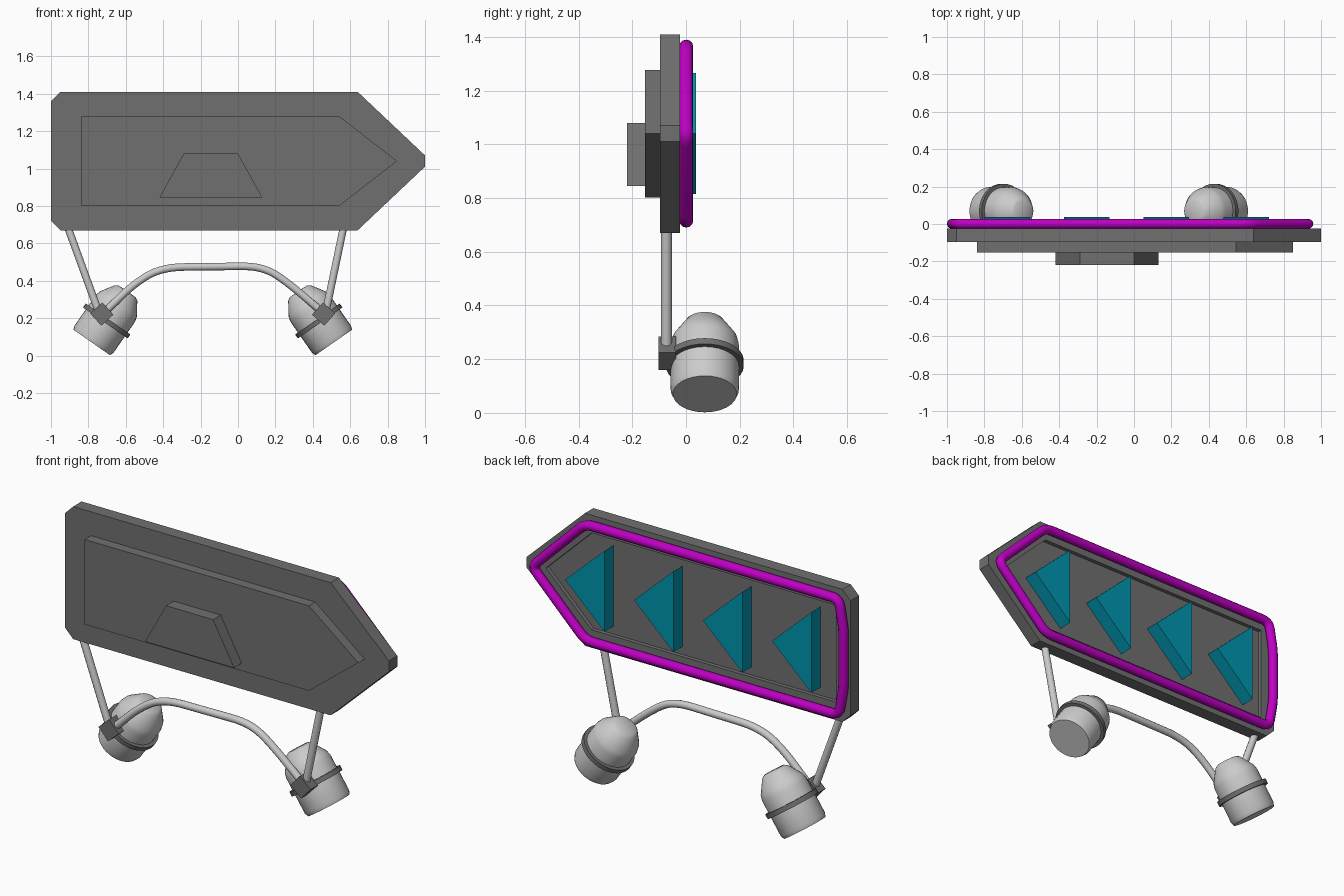
import bpy, bmesh, math
from mathutils import Vector, Matrix

if "Cube" in bpy.data.objects:
    bpy.data.objects.remove(bpy.data.objects["Cube"])


def material(name, color):
    m = bpy.data.materials.new(name)
    m.diffuse_color = color
    m.use_nodes = True
    m.node_tree.nodes["Principled BSDF"].inputs["Base Color"].default_value = m.diffuse_color
    return m


DARK = material("dark_grey", (0.16, 0.16, 0.16, 1))
MAGENTA = material("magenta", (0.52, 0.0, 0.55, 1))
CYAN = material("cyan", (0.0, 0.3, 0.42, 1))


def finish(bm, name, mat=None, smooth=False):
    bmesh.ops.recalc_face_normals(bm, faces=bm.faces)
    me = bpy.data.meshes.new(name)
    bm.to_mesh(me)
    bm.free()
    ob = bpy.data.objects.new(name, me)
    bpy.context.collection.objects.link(ob)
    if mat:
        me.materials.append(mat)
    if smooth:
        shade(ob)
    return ob


def shade(ob):
    bpy.ops.object.select_all(action='DESELECT')
    ob.select_set(True)
    bpy.context.view_layer.objects.active = ob
    bpy.ops.object.shade_smooth_by_angle(angle=math.radians(32))


def prism(name, outline, y0, y1, mat=None):
    """Extrude an (x, z) outline from y0 to y1."""
    bm = bmesh.new()
    face = bm.faces.new([bm.verts.new((x, y0, z)) for x, z in outline])
    ext = bmesh.ops.extrude_face_region(bm, geom=[face])
    for v in ext["geom"]:
        if isinstance(v, bmesh.types.BMVert):
            v.co.y = y1
    return finish(bm, name, mat)


def fillet(pts, r, closed):
    """Round the corners of a path with short quadratic arcs."""
    out, n = [], len(pts)
    for i, p in enumerate(pts):
        if not closed and i in (0, n - 1):
            out.append(p)
            continue
        a, b = pts[i - 1] - p, pts[(i + 1) % n] - p
        s = p + a.normalized() * min(r, a.length * 0.45)
        e = p + b.normalized() * min(r, b.length * 0.45)
        for k in range(6):
            t = k / 5
            out.append(s * (1 - t) ** 2 + p * 2 * t * (1 - t) + e * t * t)
    return out


def tube(name, path, y, radius, corner=0.05, closed=False, mat=None):
    pts = fillet([Vector((x, y, z)) for x, z in path], corner, closed)
    cu = bpy.data.curves.new(name, 'CURVE')
    cu.dimensions = '3D'
    cu.bevel_depth = radius
    cu.bevel_resolution = 4
    cu.use_fill_caps = True
    sp = cu.splines.new('POLY')
    sp.points.add(len(pts) - 1)
    for sp_pt, p in zip(sp.points, pts):
        sp_pt.co = (*p, 1)
    sp.use_cyclic_u = closed
    ob = bpy.data.objects.new(name, cu)
    bpy.context.collection.objects.link(ob)
    bpy.ops.object.select_all(action='DESELECT')
    ob.select_set(True)
    bpy.context.view_layer.objects.active = ob
    bpy.ops.object.convert(target='MESH')
    if mat:
        ob.data.materials.append(mat)
    shade(ob)
    return ob


def lathe(name, profile, matrix, mat=None):
    """Spin an (r, z) profile about local z, then place it."""
    bm = bmesh.new()
    vs = [bm.verts.new((r, 0, z)) for r, z in profile]
    es = [bm.edges.new(p) for p in zip(vs, vs[1:])]
    bmesh.ops.spin(bm, geom=vs + es, cent=(0, 0, 0), axis=(0, 0, 1),
                   angle=math.tau, steps=32)
    bmesh.ops.remove_doubles(bm, verts=bm.verts, dist=1e-4)
    bm.transform(matrix)
    return finish(bm, name, mat, True)


# main sign board with a recess in its back
board = prism("board", [(-1, 1.36), (-0.95, 1.41), (0.64, 1.41), (1, 1.07),
                        (1, 1.01), (0.64, 0.67), (-0.95, 0.67), (-1, 0.72)],
              -0.097, -0.023, DARK)
cutter = prism("recess_cutter", [(-0.91, 1.31), (0.6, 1.31), (0.88, 1.04),
                                 (0.6, 0.77), (-0.91, 0.77)], -0.045, 0.05)
mod = board.modifiers.new("recess", 'BOOLEAN')
mod.operation = 'DIFFERENCE'
mod.object = cutter
bpy.context.view_layer.objects.active = board
bpy.ops.object.modifier_apply(modifier=mod.name)
bpy.data.objects.remove(cutter)

# stepped front layers
prism("front_plate", [(-0.84, 1.277), (0.545, 1.277), (0.85, 1.04),
                      (0.545, 0.803), (-0.84, 0.803)], -0.153, -0.09, DARK)
prism("front_block", [(-0.42, 0.845), (0.13, 0.845), (0, 1.08), (-0.29, 1.08)],
      -0.22, -0.15, DARK)

# glowing border tube
tube("border_tube", [(-0.945, 1.364), (-0.974, 1.2), (-0.974, 0.88),
                     (-0.945, 0.716), (0.62, 0.716), (0.95, 1.04),
                     (0.62, 1.364)], 0.001, 0.026, 0.045, True, MAGENTA)

# four arrow triangles
for i in range(4):
    x = -0.8 + i * 0.426
    prism(f"arrow_{i + 1}", [(x, 1.265), (x + 0.243, 1.04), (x, 0.815)],
          -0.047, 0.037, CYAN)

# support rods
ROD_Y = -0.073
tube("left_rod", [(-0.915, 0.70), (-0.74, 0.22)], ROD_Y, 0.02)
tube("right_rod", [(0.567, 0.70), (0.467, 0.22)], ROD_Y, 0.02)
tube("cross_rod", [(-0.72, 0.225), (-0.57, 0.37), (-0.46, 0.445), (-0.35, 0.473),
                   (0.08, 0.478), (0.18, 0.45), (0.29, 0.37), (0.46, 0.225)],
     ROD_Y, 0.02, 0.07)

# tilted thrusters with ring and mounting block, mirrored about x = -0.135
MID = -0.135
for side, s in (("left", -1), ("right", 1)):
    place = (Matrix.Translation((MID + s * 0.647, 0.07, 0.07))
             @ Matrix.Rotation(-s * math.radians(34.8), 4, 'Y'))
    lathe(f"{side}_thruster", [(0, 0), (0.119, 0), (0.127, 0.02), (0.127, 0.222),
                               (0.12, 0.25), (0.073, 0.322), (0.055, 0.332),
                               (0, 0.334)], place)
    lathe(f"{side}_ring", [(0.12, 0.127), (0.145, 0.127), (0.145, 0.153),
                           (0.12, 0.153), (0.12, 0.127)], place, DARK)
    bm = bmesh.new()
    bmesh.ops.create_cube(bm, size=1)
    bm.transform(Matrix.Translation((MID + s * 0.593, -0.07, 0.222))
                 @ Matrix.Rotation(s * math.radians(42), 4, 'Y')
                 @ Matrix.Diagonal((0.088, 0.065, 0.088, 1)))
    finish(bm, f"{side}_mount", DARK)
